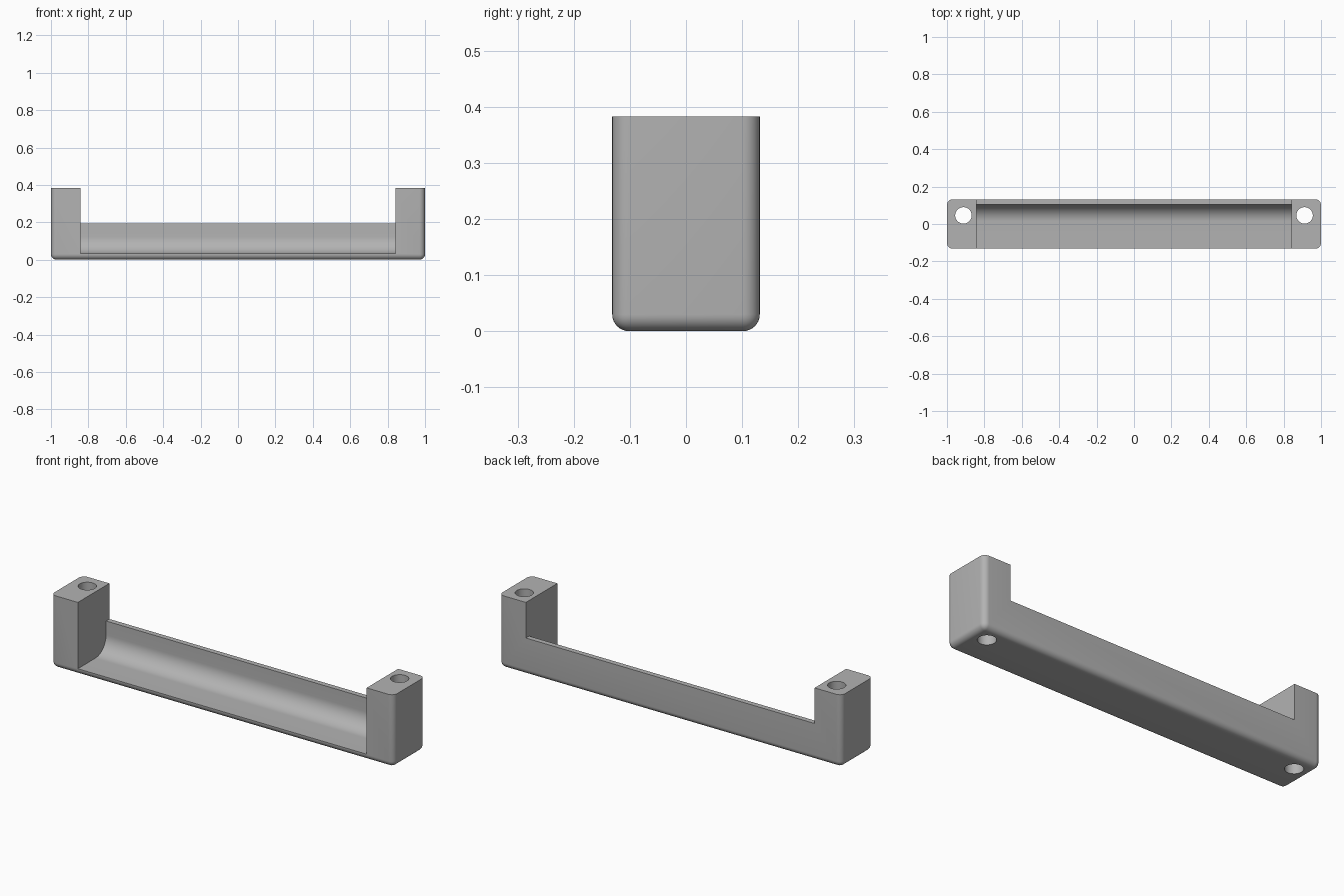
import bpy, bmesh, math
from mathutils import Matrix, Vector

if "Cube" in bpy.data.objects:
    bpy.data.objects.remove(bpy.data.objects["Cube"])

LENGTH, DEPTH, HEIGHT = 2.0, 0.263, 0.383
ROUND = 0.03
INNER = 0.843                      # half distance between the posts
FLOOR, WALL_Y, LIP, COVE = 0.033, 0.104, 0.195, 0.09

grey = bpy.data.materials.new("grey")
grey.use_nodes = True
grey.diffuse_color = (0.45, 0.45, 0.45, 1)
grey.node_tree.nodes["Principled BSDF"].inputs["Base Color"].default_value = grey.diffuse_color


def make_object(name, bm):
    bmesh.ops.recalc_face_normals(bm, faces=bm.faces)
    mesh = bpy.data.meshes.new(name)
    bm.to_mesh(mesh)
    bm.free()
    mesh.materials.append(grey)
    obj = bpy.data.objects.new(name, mesh)
    bpy.context.collection.objects.link(obj)
    return obj


# Solid block, rounded on its upright and bottom edges, square on top
bm = bmesh.new()
bmesh.ops.create_cube(bm, size=1, matrix=Matrix.Translation((0, 0, HEIGHT / 2))
                      @ Matrix.Diagonal((LENGTH, DEPTH, HEIGHT, 1)))
edges = [e for e in bm.edges if min(v.co.z for v in e.verts) < 0.01]
bmesh.ops.bevel(bm, geom=edges, offset=ROUND, segments=8, profile=0.5, affect='EDGES')
handle = make_object("handle", bm)

# Channel between the posts: flat floor, coved back wall, open above the lip
profile = [(-0.3, FLOOR)]
for i in range(17):
    a = math.pi / 2 * i / 16
    profile.append((WALL_Y - COVE + COVE * math.sin(a), FLOOR + COVE - COVE * math.cos(a)))
profile += [(WALL_Y, LIP), (0.3, LIP), (0.3, 0.6), (-0.3, 0.6)]
bm = bmesh.new()
face = bm.faces.new([bm.verts.new((-INNER, y, z)) for y, z in profile])
new = bmesh.ops.extrude_face_region(bm, geom=[face])["geom"]
bmesh.ops.translate(bm, vec=Vector((2 * INNER, 0, 0)),
                    verts=[v for v in new if isinstance(v, bmesh.types.BMVert)])
cutters = [make_object("channel_cutter", bm)]

# Screw holes through both posts
for side, x in (("left", 0.912), ("right", -0.912)):
    bm = bmesh.new()
    bmesh.ops.create_cone(bm, cap_ends=True, segments=48, radius1=0.044, radius2=0.044,
                          depth=1, matrix=Matrix.Translation((x, 0.046, 0.2)))
    cutters.append(make_object(side + "_hole_cutter", bm))

# Cut, then discard the cutters
bpy.context.view_layer.objects.active = handle
for cutter in cutters:
    cutter.hide_render = True
    mod = handle.modifiers.new(cutter.name, 'BOOLEAN')
    mod.operation = 'DIFFERENCE'
    mod.solver = 'EXACT'
    mod.object = cutter
    bpy.ops.object.modifier_apply(modifier=mod.name)
    bpy.data.objects.remove(cutter)

# Smooth rounds with crisp edges
bpy.ops.object.select_all(action='DESELECT')
handle.select_set(True)
bpy.ops.object.shade_smooth_by_angle(angle=math.radians(30))
